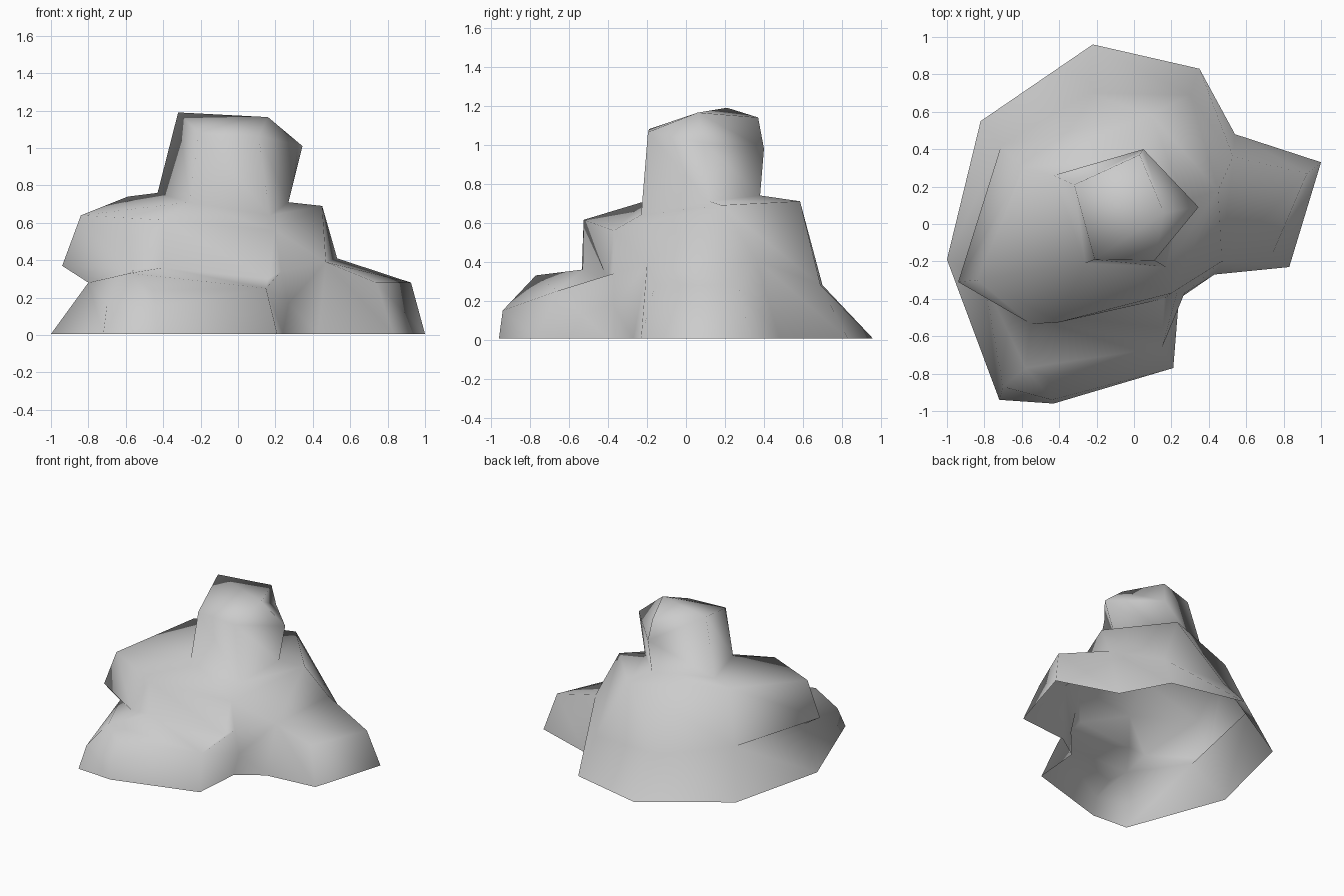
import bpy
import bmesh

if "Cube" in bpy.data.objects:
    bpy.data.objects.remove(bpy.data.objects["Cube"], do_unlink=True)


def flat_material(name, colour):
    mat = bpy.data.materials.new(name)
    mat.use_nodes = True
    mat.diffuse_color = colour
    mat.node_tree.nodes["Principled BSDF"].inputs["Base Color"].default_value = colour
    return mat


def bridge(bm, lower, upper):
    """Join two loops of equal length; repeated corners give triangles."""
    count = len(lower)
    for i in range(count):
        j = (i + 1) % count
        corners = []
        for vert in (lower[i], lower[j], upper[j], upper[i]):
            if vert not in corners:
                corners.append(vert)
        if len(corners) > 2 and not bm.faces.get(corners):
            bm.faces.new(corners)


bm = bmesh.new()


def point(x, y, z):
    return bm.verts.new((x, y, z))


# Footprint on the ground, clockwise from the side spur
outline = [(1, .33), (.83, -.23), (.43, -.27), (.24, -.4), (.21, -.77), (-.43, -.96),
           (-.72, -.94), (-1, -.19), (-.82, .55), (-.22, .96), (.35, .83), (.54, .48)]
ground = [point(x, y, .005) for x, y in outline]

# Side spur: outer top corners and the line where it meets the body
spur_back, spur_front = point(.925, .27, .28), point(.74, -.16, .28)
spur_root_back, spur_root_front = point(.53, .36, .41), point(.47, -.2, .39)
gully_low, gully = point(.27, -.37, .17), point(.23, -.37, .34)

# Front shelf: rounded outer rim, top rim and the line where it meets the body
shelf_right = point(.15, -.66, .25)
shelf_front, shelf_left = point(-.44, -.94, .15), point(-.7, -.87, .165)
shelf_top_front, shelf_top_left = point(-.46, -.82, .24), point(-.58, -.77, .33)
shelf_root_right = point(.16, -.4, .3)
shelf_root_front, shelf_root_left = point(-.4, -.53, .36), point(-.55, -.535, .355)

# Notch under the overhang, and the back slope
notch, overhang = point(-.8, -.31, .28), point(-.94, -.31, .37)
slope_left, slope_back, slope_right = point(-.71, .42, .36), point(-.24, .7, .28), point(.3, .69, .28)

# Shoulder around the top of the body
shoulder_right = point(.45, .18, .69)
shoulder_gully, shoulder_front = point(.2, -.37, .56), point(-.4, -.525, .615)
shoulder_left, shoulder_side = point(-.84, -.3, .64), point(-.59, .3, .74)
shoulder_rear = point(.09, .585, .71)

# Neck foot, neck rim and cap of the summit
foot_front, foot_gully = point(-.26, -.21, .71), point(.17, -.23, .64)
foot_right, foot_back, foot_left = point(.27, .12, .71), point(.03, .38, .74), point(-.43, .26, .76)
rim_front, rim_gully = point(-.21, -.19, 1.08), point(.11, -.195, 1.065)
rim_right, rim_back = point(.345, .09, 1.01), point(.05, .4, .98)
cap_left, cap_back, cap_right = point(-.32, .21, 1.19), point(.03, .37, 1.14), point(.16, .06, 1.165)

# Loops from the ground to the summit, all starting at the side spur
back = [slope_left, slope_back, slope_right, spur_root_back]
spur_root = [spur_root_back, spur_root_front, spur_root_front, gully]
foot = [foot_right] * 3 + [foot_gully] * 2 + [foot_front] * 3 + \
       [foot_left, foot_back, foot_back, foot_right]
loops = [
    ground,
    [spur_back, spur_front, spur_root_front, gully_low, shelf_right, shelf_front,
     shelf_left, notch] + back,
    spur_root + [shelf_right, shelf_top_front, shelf_top_left, notch] + back,
    spur_root + [shelf_right, shelf_top_left, shelf_top_left, notch] + back,
    spur_root + [shelf_root_right, shelf_root_front, shelf_root_left, overhang] + back,
    [shoulder_right] * 3 + [shoulder_gully] * 2 + [shoulder_front] * 2 +
    [shoulder_left, shoulder_side, shoulder_rear, shoulder_rear, shoulder_right],
    foot,
    [rim_right] * 3 + [rim_gully] * 2 + [rim_front] * 3 +
    [cap_left, rim_back, rim_back, rim_right],
    [cap_right] * 3 + [rim_gully] * 2 + [rim_front] * 3 +
    [cap_left, cap_back, cap_back, cap_right],
]
for lower, upper in zip(loops, loops[1:]):
    bridge(bm, lower, upper)
bm.faces.new([cap_right, cap_back, cap_left])
bm.faces.new([cap_right, cap_left, rim_front, rim_gully])

# The rock is an open shell with smooth shading
bmesh.ops.recalc_face_normals(bm, faces=bm.faces[:])
if sum(f.normal.z * f.calc_area() for f in bm.faces) < 0:
    bmesh.ops.reverse_faces(bm, faces=bm.faces[:])
for face in bm.faces:
    face.smooth = True

mesh = bpy.data.meshes.new("rock")
bm.to_mesh(mesh)
bm.free()
mesh.materials.append(flat_material("stone_grey", (.6, .6, .6, 1)))
rock = bpy.data.objects.new("rock", mesh)
bpy.context.collection.objects.link(rock)
